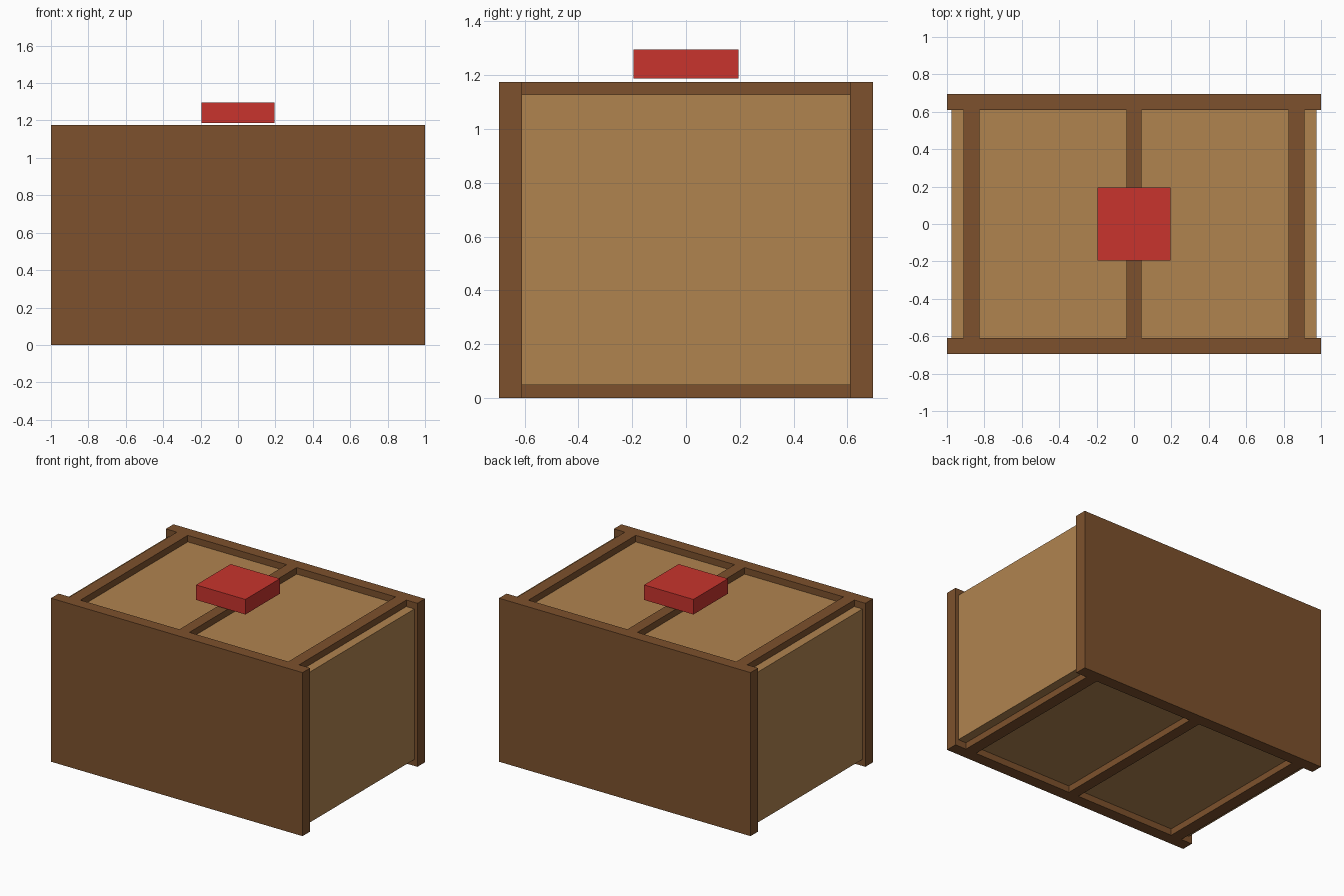
import bpy
import bmesh
from mathutils import Matrix, Vector

default = bpy.data.objects.get("Cube")
if default:
    bpy.data.objects.remove(default, do_unlink=True)


def material(name, rgb):
    m = bpy.data.materials.new(name)
    m.use_nodes = True
    colour = (*rgb, 1.0)
    m.diffuse_color = colour
    m.node_tree.nodes["Principled BSDF"].inputs["Base Color"].default_value = colour
    return m


def box(name, lo, hi, mat):
    """Axis-aligned box between two opposite corners."""
    lo, hi = Vector(lo), Vector(hi)
    bm = bmesh.new()
    bmesh.ops.create_cube(bm, size=1, matrix=Matrix.Diagonal((*(hi - lo), 1)))
    mesh = bpy.data.meshes.new(name)
    bm.to_mesh(mesh)
    bm.free()
    mesh.materials.append(mat)
    obj = bpy.data.objects.new(name, mesh)
    obj.location = (lo + hi) / 2
    bpy.context.collection.objects.link(obj)
    return obj


dark_wood = material("dark wood", (0.205, 0.083, 0.026))
light_wood = material("light wood", (0.434, 0.227, 0.078))
red = material("red", (0.578, 0.034, 0.026))

HEIGHT = 1.175      # full crate height
DEPTH = 0.695       # half depth over the panels
INNER = 0.609       # half depth between the panels
SLAT = 0.047        # slat thickness

# Light body, recessed on the top, bottom and sides
box("crate_body", (-0.976, -INNER, SLAT), (0.976, INNER, HEIGHT - SLAT), light_wood)

# Full front and back panels
box("front_panel", (-1, -DEPTH, 0), (1, -INNER, HEIGHT), dark_wood)
box("back_panel", (-1, INNER, 0), (1, DEPTH, HEIGHT), dark_wood)

# Three slats across the top and the bottom
slats = {"right": (-0.912, -0.826), "middle": (-0.04, 0.04), "left": (0.826, 0.912)}
for level, z in (("bottom", 0), ("top", HEIGHT - SLAT)):
    for side, (x0, x1) in slats.items():
        box(f"{level}_{side}_slat", (x0, -INNER, z), (x1, INNER, z + SLAT), dark_wood)

# Red block floating just above the lid
box("red_block", (-0.196, -0.196, 1.187), (0.196, 0.196, 1.295), red)
